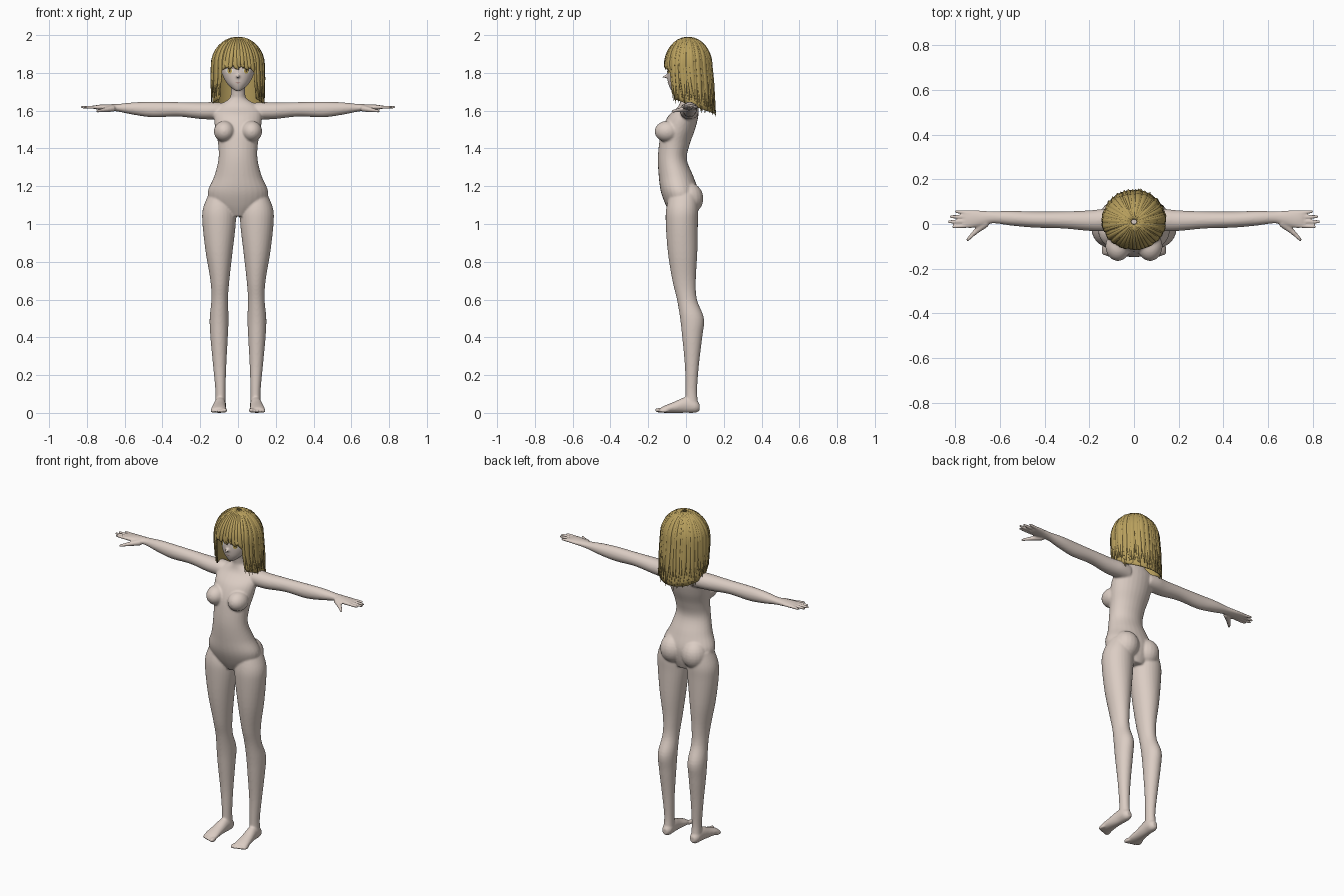
import bpy, bmesh, math, random
from mathutils import Vector, Matrix

random.seed(4)
if "Cube" in bpy.data.objects:
    bpy.data.objects.remove(bpy.data.objects["Cube"])


def material(name, rgb):
    m = bpy.data.materials.new(name)
    m.use_nodes = True
    m.diffuse_color = (*rgb, 1)
    m.node_tree.nodes["Principled BSDF"].inputs["Base Color"].default_value = (*rgb, 1)
    return m


skin = material("skin", (.71, .61, .55))
blonde = material("hair", (.48, .35, .11))
white = material("eye_white", (.8, .78, .74))
gold = material("iris", (.55, .4, .1))
dark = material("lash", (.08, .05, .03))
lip = material("lip", (.5, .32, .28))


def finish(name, bm, mat):
    bmesh.ops.recalc_face_normals(bm, faces=bm.faces)
    for f in bm.faces:
        f.smooth = True
    mesh = bpy.data.meshes.new(name)
    bm.to_mesh(mesh)
    bm.free()
    mesh.materials.append(mat)
    obj = bpy.data.objects.new(name, mesh)
    bpy.context.collection.objects.link(obj)
    return obj


def skin_rings(bm, rings, closed=True):
    """Bridge equal rings of points with quads and cap both ends."""
    vs = [[bm.verts.new(p) for p in r] for r in rings]
    n = len(vs[0])
    for a, b in zip(vs, vs[1:]):
        for i in range(n if closed else n - 1):
            j = (i + 1) % n
            bm.faces.new((a[i], a[j], b[j], b[i]))
    if closed:
        bm.faces.new(vs[0])
        bm.faces.new(vs[-1])


def smooth_rows(rows, steps=5):
    """Catmull-Rom interpolation through the profile rows."""
    rows = [Vector(r) for r in rows]
    pts = [rows[0]] + rows + [rows[-1]]
    out = []
    for a, b, c, d in zip(pts, pts[1:], pts[2:], pts[3:]):
        for k in range(steps):
            t = k / steps
            out.append(b + (c - a) * t / 2 + (a - b * 2.5 + c * 2 - d / 2) * t ** 2
                       + (b * 1.5 - c * 1.5 + d / 2 - a / 2) * t ** 3)
    return out + [rows[-1]]


def loft(bm, axis, rows, side=1):
    """Elliptical loft; rows hold position, two centres and two radii."""
    rings = []
    for t, cu, cv, ru, rv in smooth_rows(rows):
        ring = []
        for i in range(28):
            a = math.tau * i / 28
            p = [cu + ru * math.cos(a), cv + rv * math.sin(a)]
            p.insert(axis, t)
            ring.append((p[0] * side, p[1], p[2]))
        rings.append(ring)
    skin_rings(bm, rings)


def ball(bm, centre, radii):
    m = Matrix.Translation(centre) @ Matrix.Diagonal((*radii, 1))
    bmesh.ops.create_uvsphere(bm, u_segments=20, v_segments=14, radius=1, matrix=m)


def taper(bm, p, q, r1, r2):
    p, q = Vector(p), Vector(q)
    turn = (q - p).to_track_quat('Z', 'Y').to_matrix().to_4x4()
    bmesh.ops.create_cone(bm, cap_ends=True, segments=14, radius1=r1, radius2=r2,
                          depth=(q - p).length, matrix=Matrix.Translation((p + q) / 2) @ turn)
    ball(bm, q, (r2, r2, r2))


# Torso and neck
body = bmesh.new()
loft(body, 2, [(1.04, 0, -.015, .06, .06), (1.1, 0, -.022, .14, .085),
               (1.17, 0, -.033, .16, .1), (1.25, 0, -.052, .127, .092),
               (1.34, 0, -.072, .104, .077), (1.42, 0, -.062, .105, .081),
               (1.5, 0, -.04, .12, .088), (1.57, 0, -.015, .127, .08),
               (1.62, 0, .012, .115, .055), (1.66, 0, .015, .05, .042),
               (1.69, 0, .01, .038, .038), (1.75, 0, 0, .037, .037)])

# Head with a small nose
loft(body, 2, [(1.705, 0, -.065, .012, .012), (1.72, 0, -.05, .035, .036),
               (1.75, 0, -.03, .063, .066), (1.8, 0, -.01, .086, .09),
               (1.86, 0, .005, .095, .1), (1.92, 0, .01, .09, .09),
               (1.96, 0, .01, .05, .05)])
taper(body, (0, -.08, 1.79), (0, -.122, 1.777), .014, .006)

for s in (-1, 1):
    # Chest and seat volumes
    ball(body, (s * .072, -.1, 1.49), (.056, .066, .056))
    ball(body, (s * .072, .012, 1.135), (.076, .08, .085))
    # Leg
    loft(body, 2, [(1.16, .1, -.015, .055, .07), (1.08, .1, -.02, .086, .085),
                   (1, .1, -.022, .088, .085), (.85, .1, -.018, .071, .078),
                   (.7, .096, -.01, .05, .062), (.6, .097, .005, .044, .053),
                   (.5, .1, .032, .05, .063), (.4, .1, .033, .046, .053),
                   (.25, .097, .031, .035, .037), (.12, .093, .028, .027, .031),
                   (.05, .093, .03, .028, .034)], s)
    # Foot and toes
    loft(body, 1, [(.072, .093, .03, .015, .018), (.05, .093, .035, .029, .034),
                   (0, .095, .042, .031, .042), (-.06, .1, .03, .036, .03),
                   (-.11, .102, .02, .041, .02), (-.135, .102, .015, .034, .013)], s)
    for i in range(5):
        r = .013 if i == 0 else .0095
        ball(body, (s * (.07 + .0165 * i), -.14 + .006 * i, r + .001), (r, .026, r))
    # Arm and palm
    loft(body, 0, [(.07, .02, 1.595, .045, .045), (.13, .018, 1.599, .05, .046),
                   (.2, .015, 1.6, .046, .044), (.32, .018, 1.607, .038, .038),
                   (.45, .02, 1.606, .036, .041), (.55, .026, 1.611, .033, .033),
                   (.63, .03, 1.615, .027, .021), (.68, .026, 1.617, .034, .017),
                   (.73, .022, 1.618, .041, .014), (.755, .022, 1.618, .037, .011)], s)
    # Fingers and thumb
    for i, tip in enumerate((.796, .82, .828, .808)):
        taper(body, (s * .735, .05 - .019 * i, 1.618),
              (s * tip, .056 - .023 * i, 1.619), .0105, .0075)
    taper(body, (s * .66, .005, 1.612), (s * .71, -.035, 1.603), .018, .012)
    taper(body, (s * .71, -.035, 1.603), (s * .745, -.07, 1.597), .012, .008)

figure = finish("body", body, skin)
blend = figure.modifiers.new("blend", 'REMESH')
blend.mode = 'VOXEL'
blend.voxel_size = .0055
blend.use_smooth_shade = True
relax = figure.modifiers.new("relax", 'SMOOTH')
relax.factor = .5
relax.iterations = 6

# Face details: thin plates laid on the face
bpy.context.view_layer.update()
face = figure.evaluated_get(bpy.context.evaluated_depsgraph_get())


def plate(name, x, z, rx, rz, lift, mat, bend=0):
    rings = []
    for k in (.05, .5, 1):
        ring = []
        for i in range(20):
            a = math.tau * i / 20
            px = x + rx * k * math.cos(a)
            pz = z + rz * k * math.sin(a) - bend * (k * math.cos(a)) ** 2
            hit, loc, _, _ = face.ray_cast(Vector((px, -1, pz)), Vector((0, 1, 0)))
            ring.append((px, (loc.y if hit else -.09) - lift, pz))
        rings.append(ring)
    bm = bmesh.new()
    skin_rings(bm, rings)
    bm.faces.ensure_lookup_table()
    bm.faces.remove(bm.faces[-1])
    finish(name, bm, mat)


for s, side in ((-1, "right"), (1, "left")):
    plate(side + "_eye_white", s * .045, 1.812, .02, .016, .002, white)
    plate(side + "_iris", s * .044, 1.812, .012, .016, .004, gold)
    plate(side + "_pupil", s * .044, 1.813, .005, .008, .005, dark)
    plate(side + "_lash", s * .046, 1.83, .023, .0035, .005, dark, .009)
plate("mouth", 0, 1.748, .014, .003, .002, lip)

# Hair: an inner shell covered with tapered locks
MID, TALL = 1.84, .15


def hair_point(a, z, k=1):
    drop = max(0, MID - z) / .25
    h = math.sqrt(max(0, 1 - ((z - MID) / TALL) ** 2)) if z > MID else 1 + .06 * drop
    return Vector((.135 * h * k * math.cos(a), .01 + .122 * h * k * math.sin(a) + .018 * drop, z))


def hair_path(a, end, n=8, k=1, sweep=0):
    zs = [MID + TALL * math.cos(math.radians(6 + 84 * i / n)) for i in range(n)]
    zs = [max(z, end) for z in zs] + [MID + (end - MID) * i / n for i in range(n + 1)]
    return [hair_point(a + sweep * (i / len(zs)) ** 2, z, k) for i, z in enumerate(zs)]


def hair_end(a):
    return 1.86 if math.sin(a) < -.72 else 1.63 - .045 * math.sin(a)


shell = bmesh.new()
columns = [math.tau * i / 90 for i in range(91)]
skin_rings(shell, [hair_path(a, hair_end(a), k=.965) for a in columns], closed=False)
bmesh.ops.remove_doubles(shell, verts=shell.verts, dist=.0001)
cap = finish("hair_shell", shell, blonde)
cap.modifiers.new("thickness", 'SOLIDIFY').thickness = .005


def lock(bm, a, end, wide, sweep=0, k=1):
    path = hair_path(a, end, k=k, sweep=sweep)
    rings = []
    for i, p in enumerate(path):
        t = i / (len(path) - 1)
        tangent = (path[min(i + 1, len(path) - 1)] - path[max(i - 1, 0)]).normalized()
        out = Vector((p.x, p.y - .01, max(0, p.z - MID))).normalized()
        across = tangent.cross(out).normalized()
        w = wide * min(1, .15 + 2 * t) * min(1, 3 * (1 - t) + .04)
        rings.append([p + across * w * math.cos(b) + out * w * .5 * math.sin(b)
                      for b in (math.tau * j / 8 for j in range(8))])
    skin_rings(bm, rings)


locks = bmesh.new()
for i in range(46):
    a = math.radians(-46 + 272 * i / 45)
    lock(locks, a, hair_end(a) + random.uniform(-.025, .03), random.uniform(.012, .017),
         random.uniform(-.06, .06), random.uniform(.98, 1.02))
finish("hair_locks", locks, blonde)

# Fringe swept to both sides of an off-centre parting
fringe = bmesh.new()
for i in range(13):
    d = -48 + 8 * i
    swing = .2 if d > -14 else -.15
    lock(fringe, math.radians(-90 + d), 1.835 - .0009 * abs(d) + random.uniform(-.012, .015),
         .014, swing, random.uniform(.97, 1))
finish("hair_fringe", fringe, blonde)
